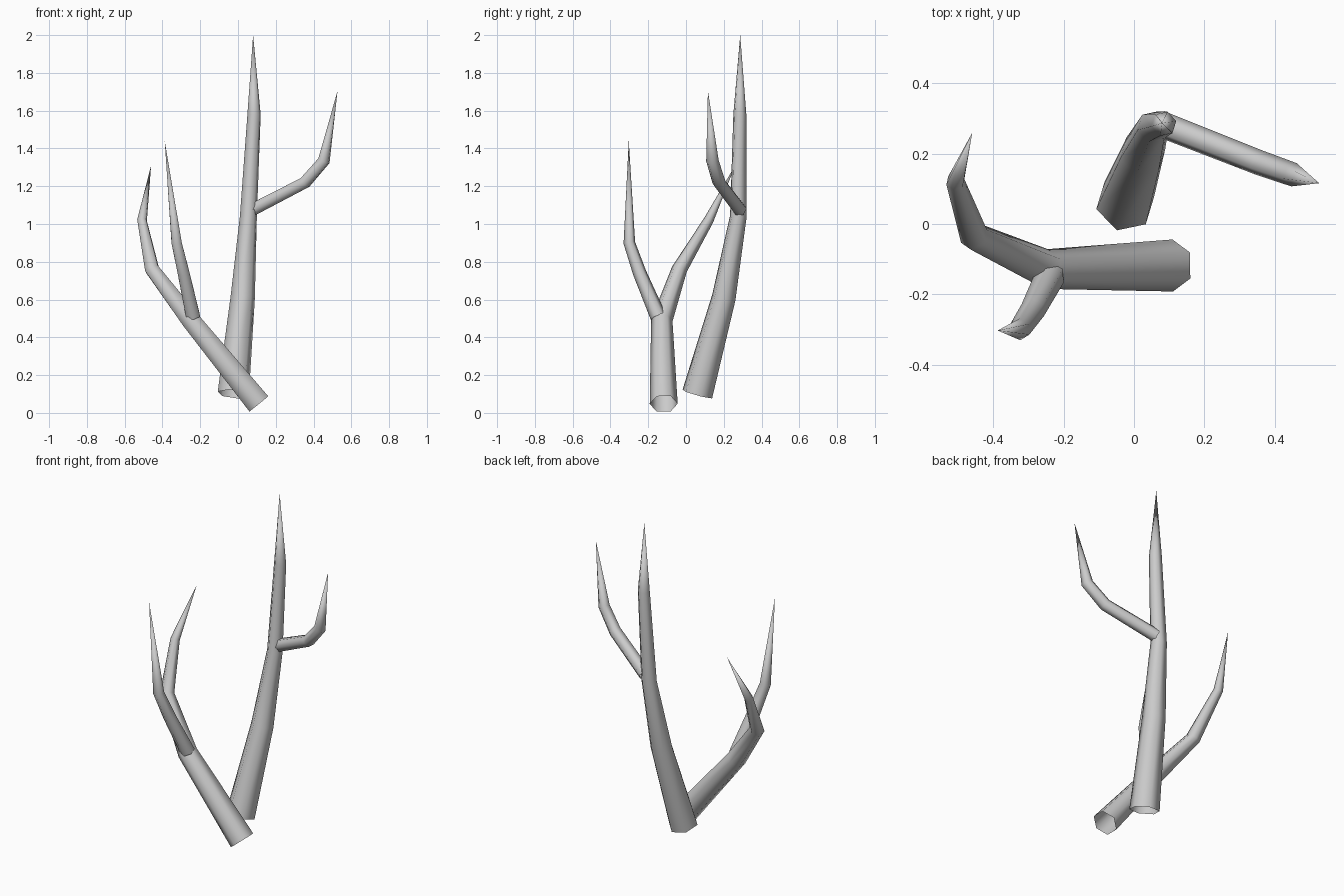
import bpy, bmesh, math
from mathutils import Vector, Matrix

if "Cube" in bpy.data.objects:
    bpy.data.objects.remove(bpy.data.objects["Cube"])

SIDES = 6


def limb(name, path, ref):
    """Open-ended six-sided tube along (x, y, z, radius) points, ending in a sharp tip."""
    pts = [Vector(p[:3]) for p in path]
    radii = [p[3] for p in path]
    bm = bmesh.new()
    rings = []
    side = Vector(ref)
    for i in range(len(pts) - 1):
        after = (pts[i + 1] - pts[i]).normalized()
        before = (pts[i] - pts[i - 1]).normalized() if i else after
        axis = (before + after).normalized()
        side = (side - axis * side.dot(axis)).normalized()
        ring = []
        for k in range(SIDES):
            turn = Matrix.Rotation(2 * math.pi * k / SIDES, 3, axis)
            ring.append(bm.verts.new(pts[i] + turn @ side * radii[i]))
        rings.append(ring)
    tip = bm.verts.new(pts[-1])
    for k in range(SIDES):
        n = (k + 1) % SIDES
        for a, b in zip(rings, rings[1:]):
            bm.faces.new((a[k], a[n], b[n], b[k]))
        bm.faces.new((rings[-1][k], rings[-1][n], tip))
    for f in bm.faces:
        f.smooth = True
    mesh = bpy.data.meshes.new(name)
    bm.to_mesh(mesh)
    bm.free()
    obj = bpy.data.objects.new(name, mesh)
    bpy.context.collection.objects.link(obj)
    return obj


# Tall stem and its side branch
limb("tall_stem", [(-0.025, 0.06, 0.10, 0.085), (0.025, 0.2, 0.61, 0.066),
                   (0.055, 0.277, 1.04, 0.046), (0.085, 0.285, 1.58, 0.036),
                   (0.08, 0.287, 2.0, 0)], (-0.08, -0.02, 0))
limb("tall_stem_branch", [(0.075, 0.285, 1.075, 0.038), (0.355, 0.175, 1.22, 0.036),
                          (0.455, 0.14, 1.335, 0.034), (0.527, 0.116, 1.705, 0)], (0, 1, 0))

# Leaning stem and its side branch
limb("leaning_stem", [(0.11, -0.118, 0.048, 0.074), (-0.25, -0.128, 0.49, 0.057),
                      (-0.455, -0.035, 0.76, 0.042), (-0.508, 0.12, 1.02, 0.027),
                      (-0.46, 0.26, 1.31, 0)], (0, 1, 0))
limb("leaning_stem_branch", [(-0.238, -0.147, 0.51, 0.043), (-0.288, -0.245, 0.74, 0.036),
                             (-0.325, -0.3, 0.9, 0.031), (-0.388, -0.303, 1.44, 0)], (0, 1, 0))
